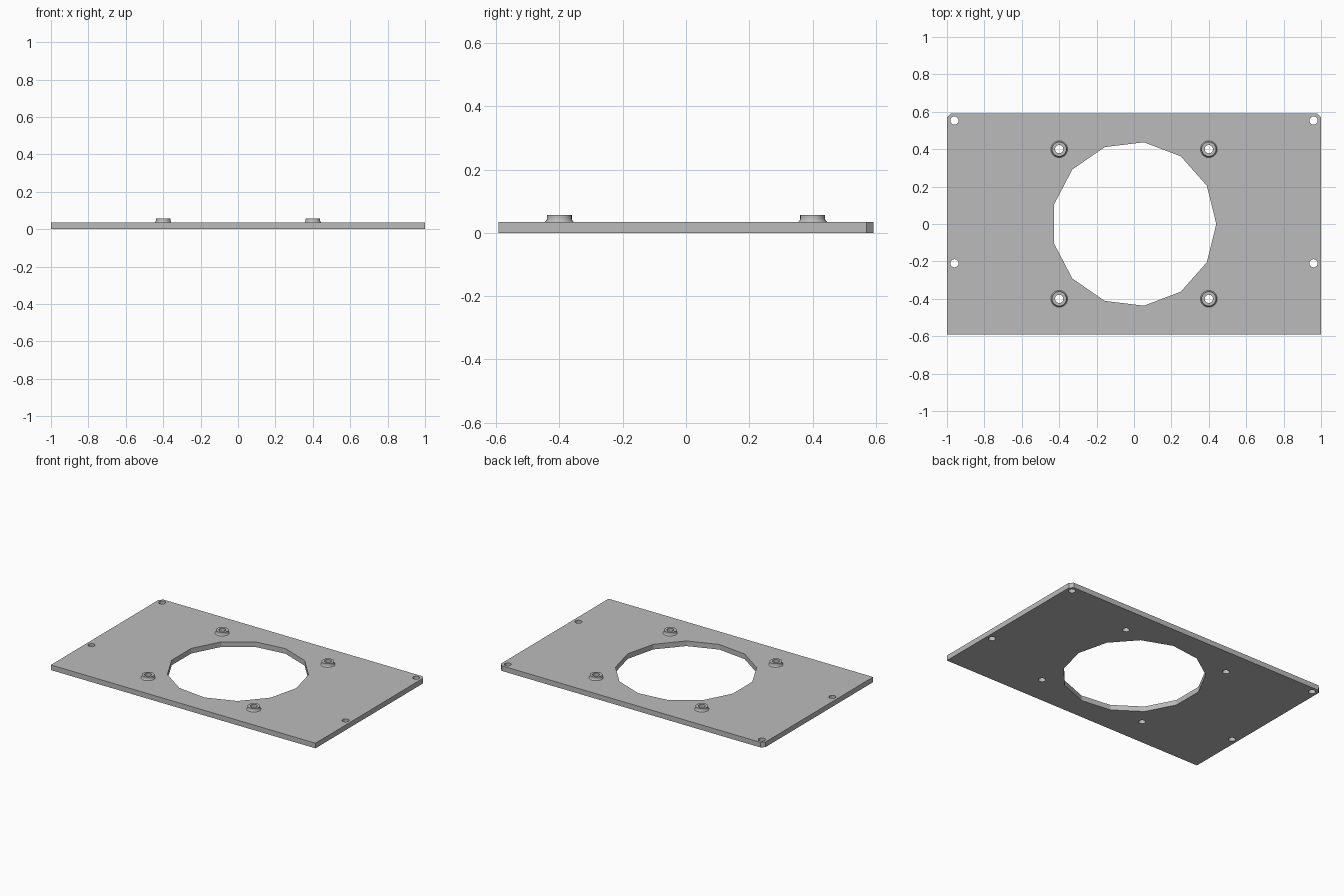
import bpy, bmesh
from math import cos, sin, tau

if "Cube" in bpy.data.objects:
    bpy.data.objects.remove(bpy.data.objects["Cube"])

HALF_X, HALF_Y, THICK, CHAMFER = 1.0, 0.592, 0.035, 0.022
BOLT_R, BOSS_AT = 0.022, 0.4

grey = bpy.data.materials.new("plain grey")
grey.use_nodes = True
colour = (0.5, 0.5, 0.5, 1)
grey.diffuse_color = colour
grey.node_tree.nodes["Principled BSDF"].inputs["Base Color"].default_value = colour


def circle(cx, cy, r, sides):
    return [(cx + r * cos(tau * i / sides), cy + r * sin(tau * i / sides)) for i in range(sides)]


def finish(bm, name):
    bmesh.ops.recalc_face_normals(bm, faces=bm.faces)
    mesh = bpy.data.meshes.new(name)
    bm.to_mesh(mesh)
    bm.free()
    mesh.materials.append(grey)
    obj = bpy.data.objects.new(name, mesh)
    bpy.context.collection.objects.link(obj)
    return obj


# Mounting plate: outline with two chamfered back corners and all the holes
outline = [(-HALF_X, -HALF_Y), (HALF_X, -HALF_Y),
           (HALF_X, HALF_Y - CHAMFER), (HALF_X - CHAMFER, HALF_Y),
           (CHAMFER - HALF_X, HALF_Y), (-HALF_X, HALF_Y - CHAMFER)]
loops = [outline, circle(0, 0, 0.44, 13)]
for side in (-1, 1):
    for y in (0.553, -0.21):
        loops.append(circle(side * 0.96, y, BOLT_R, 16))
    for y in (-BOSS_AT, BOSS_AT):
        loops.append(circle(side * BOSS_AT, y, BOLT_R, 24))

bm = bmesh.new()
for loop in loops:
    verts = [bm.verts.new((x, y, 0)) for x, y in loop]
    for a, b in zip(verts, verts[1:] + verts[:1]):
        bm.edges.new((a, b))
bmesh.ops.triangle_fill(bm, edges=bm.edges[:], use_beauty=True)
extruded = bmesh.ops.extrude_face_region(bm, geom=bm.faces[:], use_keep_orig=True)
top = [v for v in extruded["geom"] if isinstance(v, bmesh.types.BMVert)]
bmesh.ops.translate(bm, verts=top, vec=(0, 0, THICK))
finish(bm, "mounting_plate")

# Raised bosses: flared foot, straight wall, flat rim and bore
profile = [(0.045, THICK), (0.041, 0.039), (0.039, 0.046), (0.039, 0.057),
           (BOLT_R, 0.057), (BOLT_R, THICK)]
for x, x_name in ((-BOSS_AT, "right"), (BOSS_AT, "left")):
    for y, y_name in ((-BOSS_AT, "front"), (BOSS_AT, "back")):
        bm = bmesh.new()
        rings = [[bm.verts.new((px, py, z)) for px, py in circle(x, y, r, 24)]
                 for r, z in profile]
        for low, high in zip(rings, rings[1:]):
            for i in range(24):
                j = (i + 1) % 24
                bm.faces.new((low[i], low[j], high[j], high[i]))
        boss = finish(bm, f"boss_{y_name}_{x_name}")
        bpy.ops.object.select_all(action="DESELECT")
        boss.select_set(True)
        bpy.context.view_layer.objects.active = boss
        bpy.ops.object.shade_smooth_by_angle(angle=0.7)
